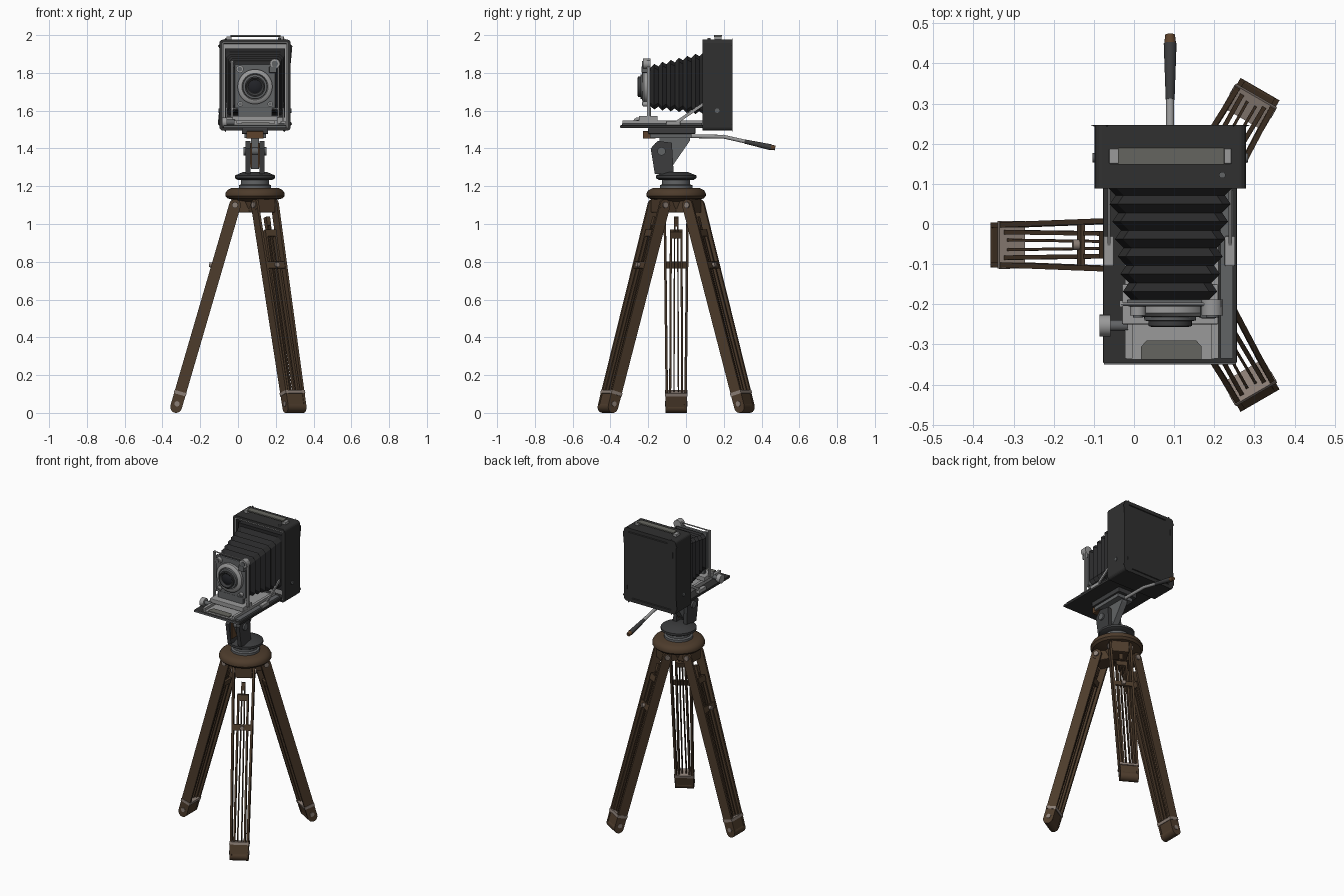
import bpy, bmesh, math
from mathutils import Vector as V, Matrix as Mx

if "Cube" in bpy.data.objects:
    bpy.data.objects.remove(bpy.data.objects["Cube"])

def mat(name, r, g, b):
    m = bpy.data.materials.new(name)
    m.diffuse_color = (r, g, b, 1)
    m.use_nodes = True
    m.node_tree.nodes["Principled BSDF"].inputs["Base Color"].default_value = m.diffuse_color
    return m

WOOD = mat("brown wood", .075, .045, .025)
LEATHER = mat("black leather", .03, .03, .03)
BELLOWS = mat("bellows cloth", .022, .022, .023)
LIGHT = mat("light metal", .32, .32, .32)
MID = mat("mid grey metal", .12, .125, .13)
DARK = mat("dark metal", .045, .046, .048)
PINK = mat("warm metal", .26, .21, .18)
STRAP = mat("olive grey strap", .13, .13, .115)
BROWN = mat("rust brown", .11, .055, .025)
GLASS = mat("lens glass", .015, .016, .02)
I4 = Mx.Identity(4)

def done(name, bm, mats, M=I4, smooth=False):
    bmesh.ops.recalc_face_normals(bm, faces=bm.faces)
    bm.transform(M)
    me = bpy.data.meshes.new(name)
    bm.to_mesh(me)
    bm.free()
    for m in (mats if isinstance(mats, list) else [mats]):
        me.materials.append(m)
    if smooth:
        for p in me.polygons:
            p.use_smooth = True
        me.set_sharp_from_angle(angle=math.radians(35))
    ob = bpy.data.objects.new(name, me)
    bpy.context.collection.objects.link(ob)
    return ob

def box(name, x0, x1, y0, y1, z0, z1, m, bevel=0, M=I4):
    bm = bmesh.new()
    S = Mx.Diagonal((x1 - x0, y1 - y0, z1 - z0, 1))
    bmesh.ops.create_cube(bm, size=1, matrix=Mx.Translation(((x0 + x1) / 2, (y0 + y1) / 2, (z0 + z1) / 2)) @ S)
    if bevel:
        bmesh.ops.bevel(bm, geom=bm.edges[:], offset=bevel, segments=2, affect='EDGES', profile=.5)
    return done(name, bm, m, M)

def beam(name, p, q, w, t, m, M=I4):
    # bar from p to q, w wide along y, t deep
    p, q = V(p), V(q)
    d = (q - p).normalized()
    s = (V((0, 1, 0)) - d * d.y).normalized()
    n = s.cross(d)
    R = Mx((n * t, s * w, q - p)).transposed().to_4x4()
    bm = bmesh.new()
    bmesh.ops.create_cube(bm, size=1, matrix=Mx.Translation((p + q) / 2) @ R)
    return done(name, bm, m, M)

def rod(name, p, q, r, m, r2=None, n=20, M=I4):
    p, q = V(p), V(q)
    d = q - p
    bm = bmesh.new()
    bmesh.ops.create_cone(bm, cap_ends=True, segments=n, radius1=r, radius2=r if r2 is None else r2, depth=d.length,
                          matrix=Mx.Translation((p + q) / 2) @ d.to_track_quat('Z', 'Y').to_matrix().to_4x4())
    return done(name, bm, m, M, True)

def lathe(name, prof, m, M=I4, n=40):
    bm = bmesh.new()
    vs = [bm.verts.new((r, 0, z)) for r, z in prof]
    es = [bm.edges.new(e) for e in zip(vs, vs[1:])]
    bmesh.ops.spin(bm, geom=vs + es, cent=(0, 0, 0), axis=(0, 0, 1), angle=2 * math.pi, steps=n)
    bmesh.ops.remove_doubles(bm, verts=bm.verts[:], dist=1e-5)
    return done(name, bm, m, M, True)

def prism(name, pts, axis, a, b, m):
    put = {'x': lambda u, w, h: (h, u, w), 'y': lambda u, w, h: (u, h, w), 'z': lambda u, w, h: (u, w, h)}[axis]
    bm = bmesh.new()
    lo, hi = ([bm.verts.new(put(u, w, h)) for u, w in pts] for h in (a, b))
    bm.faces.new(lo)
    bm.faces.new(hi)
    for i in range(len(pts)):
        j = (i + 1) % len(pts)
        bm.faces.new((lo[i], lo[j], hi[j], hi[i]))
    return done(name, bm, m)

# ---- tripod: three legs around one centre ----
CX, CY = .09, -.052
def at(z, v=0, out=0):
    return (.418 - (z - .03) * .2916 + out, v, z)

for a in (180, 60, -60):
    M = Mx.Translation((CX, CY, 0)) @ Mx.Rotation(math.radians(a), 4, 'Z')
    for s in (-1, 1):
        beam("leg_outer_rail", at(1.1, s * .061), at(.03, s * .049), .013, .062, WOOD, M)
        rod("leg_rail_top", at(1.1, s * .0545), at(1.1, s * .0675), .031, WOOD, M=M)
        beam("leg_inner_rail", at(.96, s * .028), at(.04, s * .032), .011, .042, WOOD, M)
        beam("leg_centre_slat", at(1.02, s * .008), at(.1, s * .012), .007, .025, WOOD, M)
    beam("leg_slat_cap", at(1.035), at(.99), .024, .028, WOOD, M)
    beam("leg_inner_block", at(.965), at(.93), .068, .045, WOOD, M)
    beam("leg_crossbar", at(.80, 0, .024), at(.765, 0, .024), .115, .01, WOOD, M)
    rod("leg_lock_knob", at(.782, 0, .025), at(.785, 0, .045), .013, PINK, M=M)
    beam("foot_block", at(.11), at(.03), .112, .056, WOOD, M)
    rod("foot_round", at(.03, -.056), at(.03, .056), .03, WOOD, M=M)
    beam("foot_clamp", at(.113), at(.096), .118, .066, PINK, M)
    rod("foot_bolt", at(.048, -.06), at(.048, .06), .014, PINK, M=M)
    box("hub_block", .02, .125, -.053, .053, 1.06, 1.15, WOOD, .006, M)
    rod("hinge_bolt", at(1.1, -.076), at(1.1, .076), .016, PINK, M=M)

# ---- tripod top and collar ----
TC = Mx.Translation((CX, CY, 0))
lathe("tripod_top", [(0, 1.07), (.06, 1.07), (.075, 1.12), (.145, 1.135), (.157, 1.148), (.157, 1.162),
                     (.148, 1.178), (.125, 1.19), (0, 1.192)], WOOD, TC)
lathe("collar", [(0, 1.18), (.086, 1.18), (.086, 1.205), (.074, 1.21), (.074, 1.236), (0, 1.236)], MID, TC)
lathe("pan_plate", [(0, 1.234), (.093, 1.234), (.107, 1.243), (.107, 1.257), (.06, 1.276), (0, 1.276)], DARK, TC)

# ---- tilting head ----
for x in (.04, .115):
    prism("head_cheek", [(-.165, 1.265), (-.187, 1.40), (-.15, 1.44), (-.075, 1.43), (-.065, 1.265)], 'x', x, x + .025, DARK)
for x in (.065, .107):
    box("head_friction_pad", x, x + .008, -.165, -.08, 1.30, 1.43, BROWN)
prism("head_tongue", [(-.11, 1.29), (-.07, 1.31), (.02, 1.44), (.02, 1.47), (-.14, 1.47), (-.14, 1.36)], 'x', .07, .11, MID)
rod("tilt_axle", (.03, -.13, 1.385), (.15, -.13, 1.385), .022, MID)
box("head_cradle", .035, .148, -.19, .03, 1.455, 1.477, MID)
box("head_plate", .02, .16, -.20, .05, 1.477, 1.51, DARK, .004)
box("plate_clamp", .045, .135, -.228, -.16, 1.452, 1.492, BROWN, .004)

# ---- pan handle ----
rod("handle_arm", (.09, .0, 1.465), (.09, .2, 1.462), .010, LIGHT)
rod("handle_bend", (.09, .195, 1.463), (.09, .325, 1.434), .010, LIGHT)
rod("handle_grip", (.09, .31, 1.437), (.09, .45, 1.406), .011, DARK, .016)
rod("handle_tip", (.09, .447, 1.407), (.09, .472, 1.402), .015, BROWN, .012)

# ---- camera body: rounded case, hollow front, grooved back ----
X0, X1, Z0, Z1, R = -.098, .279, 1.495, 1.976, .018
outline = []
for cx, cz, a0 in ((X1 - R, Z1 - R, 0), (X0 + R, Z1 - R, 90), (X0 + R, Z0 + R, 180), (X1 - R, Z0 + R, 270)):
    for k in range(5):
        t = math.radians(a0 + k * 22.5)
        outline.append((cx + R * math.cos(t), cz + R * math.sin(t)))
bm = bmesh.new()
fv, bv = ([bm.verts.new((x, y, z)) for x, z in outline] for y in (.088, .246))
front, back = bm.faces.new(fv), bm.faces.new(bv[::-1])
for i in range(len(outline)):
    j = (i + 1) % len(outline)
    bm.faces.new((fv[i], fv[j], bv[j], bv[i]))
bmesh.ops.recalc_face_normals(bm, faces=bm.faces)
def inset(f, t, d=0.0):
    return bmesh.ops.inset_region(bm, faces=[f], thickness=t, depth=d, use_even_offset=True)['faces']
inset(front, .016)
rim = inset(front, .005)
inset(front, .001, -.045)
for f in rim + [front]:
    f.material_index = 1
inset(back, .022)
inset(back, .003, -.006)
inset(back, .003, .006)
done("camera_case", bm, [LEATHER, LIGHT])
box("bellows_frame", -.068, .249, .10, .135, 1.565, 1.928, BELLOWS)

# ---- case fittings ----
box("carry_strap", -.04, .225, .148, .19, 1.991, 2.0, STRAP, .002)
for x in (-.062, .215):
    box("strap_bracket", x, x + .028, .150, .188, 1.974, 1.993, LIGHT, .003)
rod("top_button", (.22, .122, 1.97), (.22, .122, 1.984), .008, MID)
for x, s in ((X1, 1), (X0, -1)):
    rod("side_stud", (x - s * .01, .165, 1.60), (x + s * .005, .165, 1.60), .012, MID)

# ---- bellows: pleated tapering loft ----
bm = bmesh.new()
rings, N = [], 14
for i in range(N + 1):
    t = i / N
    y = .115 - t * .305
    o = .009 if i % 2 else -.009
    hw = .152 + (.105 - .152) * t + o
    hz = .162 + (.108 - .162) * t + o
    cz, c = 1.746 - .021 * t, .02
    rings.append([bm.verts.new((.09 + x, y, cz + z)) for x, z in (
        (hw, hz - c), (hw - c, hz), (c - hw, hz), (-hw, hz - c),
        (-hw, c - hz), (c - hw, -hz), (hw - c, -hz), (hw, c - hz))])
for r, q in zip(rings, rings[1:]):
    for k in range(8):
        bm.faces.new((r[k], r[(k + 1) % 8], q[(k + 1) % 8], q[k]))
bm.faces.new(rings[0])
bm.faces.new(rings[-1])
done("bellows", bm, BELLOWS)

# ---- drop bed with rails ----
box("bed_board", -.077, .256, -.347, .095, 1.507, 1.523, LEATHER, .003)
box("bed_plate", -.02, .20, -.338, .085, 1.522, 1.531, LIGHT)
for x in (-.022, .192):
    box("focus_rail", x, x + .018, -.335, .09, 1.522, 1.547, LIGHT)
box("bed_side_strip", .215, .246, -.335, .085, 1.522, 1.535, MID)
prism("bed_scale", [(.018, -.337), (.168, -.337), (.168, -.305), (.155, -.29), (.032, -.29), (.018, -.305)], 'z', 1.53, 1.537, STRAP)
box("bed_lip", -.075, .254, -.350, -.345, 1.510, 1.522, MID)
rod("focus_knob", (-.086, -.253, 1.538), (-.058, -.253, 1.538), .027, LIGHT, n=24)
rod("focus_knob_stem", (-.06, -.253, 1.538), (-.015, -.253, 1.538), .014, MID)
for x in (-.062, .240):
    beam("bed_strut", (x, -.05, 1.538), (x, .11, 1.648), .016, .008, LIGHT)
    box("strut_foot", x - .014, x + .012, -.105, -.03, 1.522, 1.545, LIGHT, .003)

# ---- front standard, wire finder, shutter and lens ----
box("standard_carriage", -.03, .21, -.25, -.15, 1.545, 1.573, LIGHT, .003)
box("standard_plate", -.018, .198, -.205, -.188, 1.612, 1.846, MID, .004)
for x in (-.036, .208):
    box("standard_post", x, x + .009, -.207, -.19, 1.56, 1.865, LIGHT)
box("standard_foot", .0, .18, -.206, -.186, 1.57, 1.615, MID)
for z in (1.61, 1.862):
    rod("finder_wire", (-.032, -.2, z), (.212, -.2, z), .004, LIGHT, n=8)
LM = Mx.Translation((.09, -.2, 1.727)) @ Mx.Rotation(math.pi / 2, 4, 'X')
lathe("shutter", [(0, 0), (.092, 0), (.092, .022), (.082, .03), (.07, .032), (.066, .024), (0, .024)], LIGHT, LM)
lathe("shutter_ring", [(0, .02), (.066, .02), (.064, .04), (.056, .042), (0, .042)], MID, LM)
lathe("lens_barrel", [(0, .03), (.054, .03), (.054, .054), (.047, .056), (.036, .044), (0, .044)], DARK, LM)
lathe("lens_glass", [(.036, .043), (.025, .049), (.012, .052), (0, .053)], GLASS, LM)
for x, z, r in ((.195, 1.848, .027), (.01, 1.82, .02), (.012, 1.635, .014), (.17, 1.635, .014)):
    rod("standard_knob", (x, -.188, z), (x, -.228, z), r, LIGHT)
    rod("standard_knob_cap", (x, -.22, z), (x, -.233, z), r * .6, MID)
box("reflex_finder", .165, .205, -.235, -.19, 1.80, 1.835, MID, .004)
